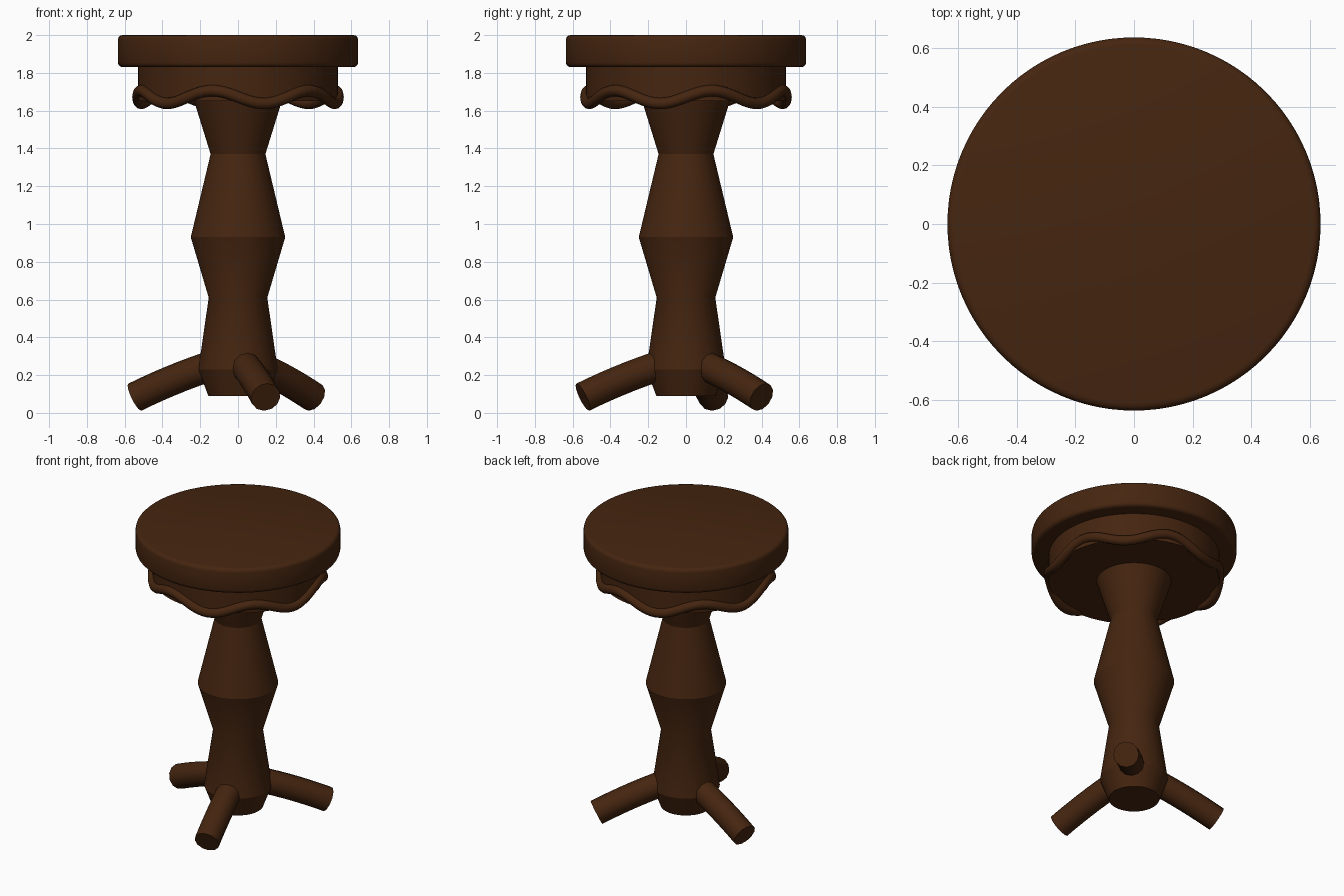
import bpy, bmesh, math
from mathutils import Vector

if "Cube" in bpy.data.objects:
    bpy.data.objects.remove(bpy.data.objects["Cube"], do_unlink=True)

# single dark wood colour
wood = bpy.data.materials.new("dark brown wood")
wood.use_nodes = True
COLOUR = (0.06, 0.0185, 0.005, 1)
wood.diffuse_color = COLOUR
bsdf = next(n for n in wood.node_tree.nodes if n.type == 'BSDF_PRINCIPLED')
bsdf.inputs["Base Color"].default_value = COLOUR


def finish(name, bm, angle):
    bmesh.ops.recalc_face_normals(bm, faces=bm.faces)
    mesh = bpy.data.meshes.new(name)
    bm.to_mesh(mesh)
    bm.free()
    mesh.materials.append(wood)
    obj = bpy.data.objects.new(name, mesh)
    bpy.context.collection.objects.link(obj)
    bpy.ops.object.select_all(action='DESELECT')
    obj.select_set(True)
    bpy.context.view_layer.objects.active = obj
    bpy.ops.object.shade_smooth_by_angle(angle=math.radians(angle))
    return obj


def skin(bm, rings, closed=False):
    """Join successive rings of points into a surface, capped unless closed."""
    loops = [[bm.verts.new(p) for p in ring] for ring in rings]
    n = len(loops[0])
    pairs = list(zip(loops, loops[1:])) + ([(loops[-1], loops[0])] if closed else [])
    for a, b in pairs:
        for i in range(n):
            j = (i + 1) % n
            bm.faces.new((a[i], a[j], b[j], b[i]))
    if not closed:
        bm.faces.new(loops[0])
        bm.faces.new(loops[-1])


def circle(r, z, n):
    return [(r * math.cos(math.tau * i / n), r * math.sin(math.tau * i / n), z) for i in range(n)]


def lathe(name, profile, n=64, angle=25):
    bm = bmesh.new()
    skin(bm, [circle(r, z, n) for r, z in profile])
    return finish(name, bm, angle)


# seat disc with rounded rims
R, LOW, HIGH, B = 0.636, 1.83, 2.0, 0.025
arc = [math.radians(a) for a in (-90, -60, -30, 0)]
profile = [(R - B + B * math.cos(a), LOW + B + B * math.sin(a)) for a in arc]
profile += [(R - B + B * math.cos(a), HIGH - B - B * math.sin(a)) for a in reversed(arc)]
lathe("seat", profile, 96, 40)

# apron under the seat
lathe("seat_apron", [(0.53, 1.65), (0.53, 1.84)], 96, 40)

# turned column
lathe("column", [(0.157, 0.09), (0.21, 0.23), (0.155, 0.61), (0.25, 0.93),
                 (0.145, 1.37), (0.235, 1.66)])

# wavy trim running round the apron
bm = bmesh.new()
rings = []
for i in range(144):
    t = math.tau * i / 144
    out = Vector((math.cos(t), math.sin(t), 0))
    centre = out * 0.53 + Vector((0, 0, 1.672 + 0.034 * math.sin(6 * t)))
    along = Vector((-0.53 * math.sin(t), 0.53 * math.cos(t), 0.204 * math.cos(6 * t))).normalized()
    up = along.cross(out).normalized()
    rings.append([centre + 0.03 * (out * math.cos(a) + up * math.sin(a))
                  for a in (math.tau * k / 12 for k in range(12))])
skin(bm, rings, closed=True)
finish("wavy_trim", bm, 60)

# three gently curved legs
for name, heading in (("front_leg", -75), ("back_left_leg", 45), ("right_leg", 165)):
    h = math.radians(heading)
    out = Vector((math.cos(h), math.sin(h), 0))
    side = Vector((-math.sin(h), math.cos(h), 0))
    bm = bmesh.new()
    rings = []
    for i in range(9):
        r = 0.05 + 0.515 * i / 8
        z = 0.278 - 0.28 * (r - 0.05) - 0.19 * (r - 0.05) ** 2
        slope = -0.28 - 0.38 * (r - 0.05)
        normal = (Vector((0, 0, 1)) - out * slope).normalized()
        centre = out * r + Vector((0, 0, z))
        rings.append([centre + 0.08 * (side * math.cos(a) + normal * math.sin(a))
                      for a in (math.tau * k / 12 for k in range(12))])
    skin(bm, rings)
    finish(name, bm, 40)
